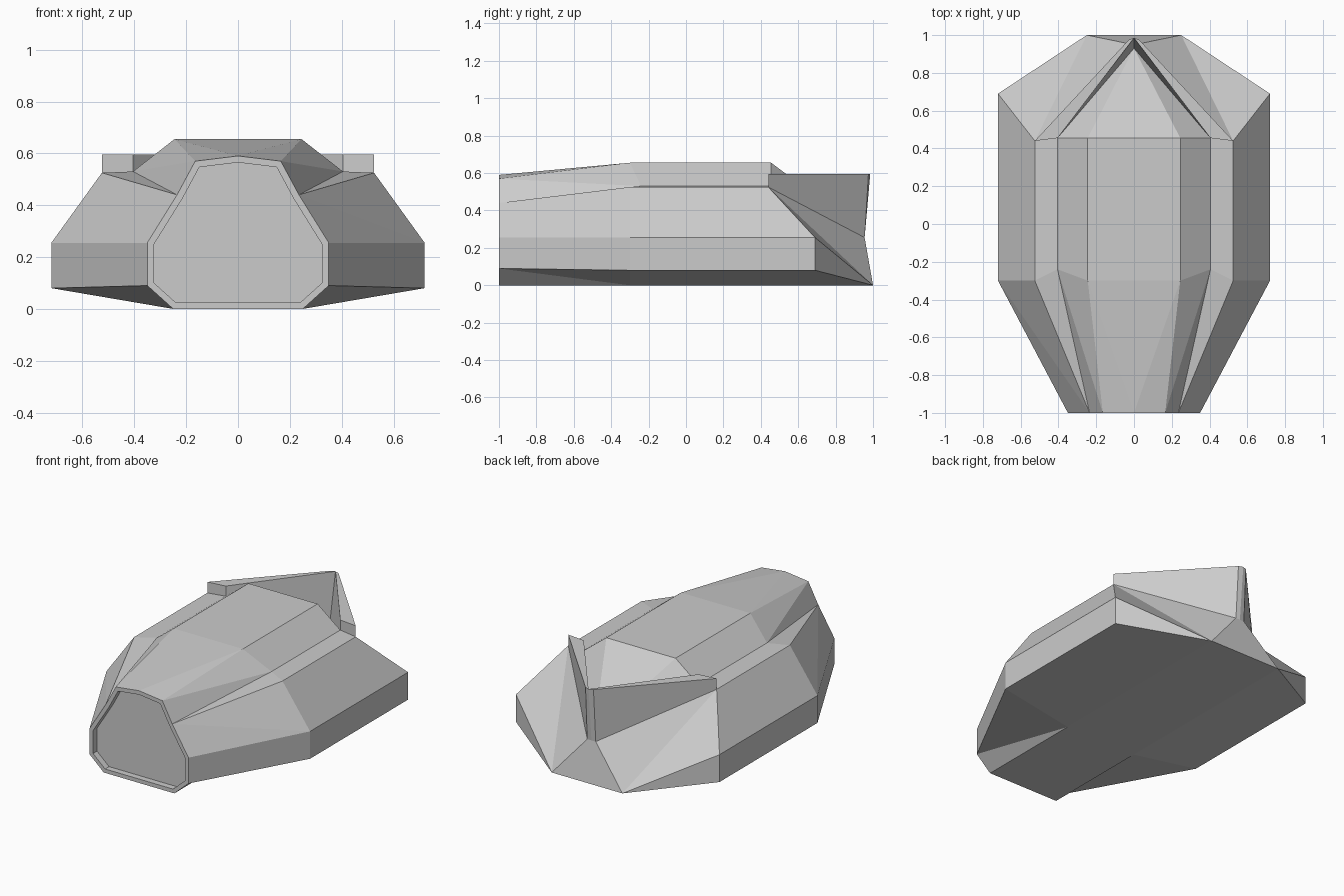
import bpy
import bmesh
from mathutils import Vector

cube = bpy.data.objects.get("Cube")
if cube:
    bpy.data.objects.remove(cube, do_unlink=True)


def make_material(name, colour):
    mat = bpy.data.materials.new(name)
    mat.use_nodes = True
    mat.diffuse_color = colour
    mat.node_tree.nodes["Principled BSDF"].inputs["Base Color"].default_value = colour
    return mat


grey = make_material("plain_grey", (0.6, 0.6, 0.6, 1))


def mirrored_bmesh(faces):
    """Build the left half and its mirror image, sharing vertices."""
    bm = bmesh.new()
    shared = {}

    def vert(p):
        key = tuple(round(c, 4) for c in p)
        if key not in shared:
            shared[key] = bm.verts.new(key)
        return shared[key]

    for face in faces:
        for side in (1, -1):
            corners = list(dict.fromkeys(vert((p[0] * side, p[1], p[2])) for p in face))
            if len(corners) > 2 and not bm.faces.get(corners):
                bm.faces.new(corners)
    return bm, vert


def finish(bm, name):
    bmesh.ops.recalc_face_normals(bm, faces=bm.faces[:])
    mesh = bpy.data.meshes.new(name)
    bm.to_mesh(mesh)
    bm.free()
    mesh.materials.append(grey)
    obj = bpy.data.objects.new(name, mesh)
    bpy.context.collection.objects.link(obj)
    return obj


def ring(profile, depths):
    return [Vector((x, y, z)) for (x, z), y in zip(profile, depths)]


# Half cross-sections, from bottom centre round to top centre
nose_profile = [(0, 0), (.25, 0), (.35, .09), (.35, .255),
                (.235, .44), (.235, .44), (.165, .57), (0, .59)]
body_profile = [(0, 0), (.25, 0), (.72, .08), (.72, .255),
                (.525, .525), (.405, .53), (.245, .655), (0, .655)]
nose = ring(nose_profile, [-1] * 8)
body = ring(body_profile, [-.3] * 5 + [-.24] + [-.3] * 2)
tail = ring(body_profile, [1, 1, .69, .69, .44, .455, .455, .455])

# Tail points where the fins meet
fin_foot = Vector((.03, .955, .255))
fin_tip = Vector((.028, .975, .595))
rear_mid = Vector((0, .955, .255))
tip_mid = Vector((0, .985, .595))
deck_end = Vector((0, .93, .3))
bottom_mid, keel, low_side, high_side, ledge_out, ledge_in, roof_edge, roof_mid = tail

# Hull skin
hull_faces = []
for i in range(7):
    hull_faces.append((nose[i], nose[i + 1], body[i]))
    hull_faces.append((nose[i + 1], body[i + 1], body[i]))
    hull_faces.append((body[i], body[i + 1], tail[i + 1], tail[i]))
fin_base = [(ledge_out, ledge_in, deck_end),
            (ledge_out, deck_end, fin_foot),
            (fin_foot, deck_end, rear_mid)]
hull_faces += fin_base + [
    (ledge_in, roof_edge, deck_end),
    (roof_edge, roof_mid, deck_end),
    (low_side, high_side, keel),
    (high_side, ledge_out, keel),
    (ledge_out, fin_foot, keel),
    (fin_foot, rear_mid, bottom_mid, keel),
]
bm, vert = mirrored_bmesh(hull_faces)

# Nose panel: inset rim with a shallow recess
outline = nose[1:] + [Vector((-p.x, p.y, p.z)) for p in reversed(nose[1:-1])]
panel = bm.faces.new(list(dict.fromkeys(
    [vert(nose[0])] + [vert(p) for p in outline])))
bmesh.ops.recalc_face_normals(bm, faces=bm.faces[:])
bmesh.ops.inset_region(bm, faces=[panel], thickness=.025, use_even_offset=True)
recess = bmesh.ops.extrude_discrete_faces(bm, faces=[panel])["faces"][0]
bmesh.ops.translate(bm, verts=recess.verts[:], vec=(0, .04, 0))
finish(bm, "hull")

# Pair of tail fins joined in a V
lift = .595
out_top = Vector((ledge_out.x, ledge_out.y, lift))
in_top = Vector((ledge_in.x, ledge_in.y, lift))
fin_faces = fin_base + [
    (ledge_out, ledge_in, in_top, out_top),
    (out_top, in_top, tip_mid, fin_tip),
    (ledge_in, in_top, tip_mid, deck_end),
    (ledge_out, out_top, fin_tip, fin_foot),
    (fin_foot, fin_tip, tip_mid, rear_mid),
]
bm, vert = mirrored_bmesh(fin_faces)
finish(bm, "tail_fins")
